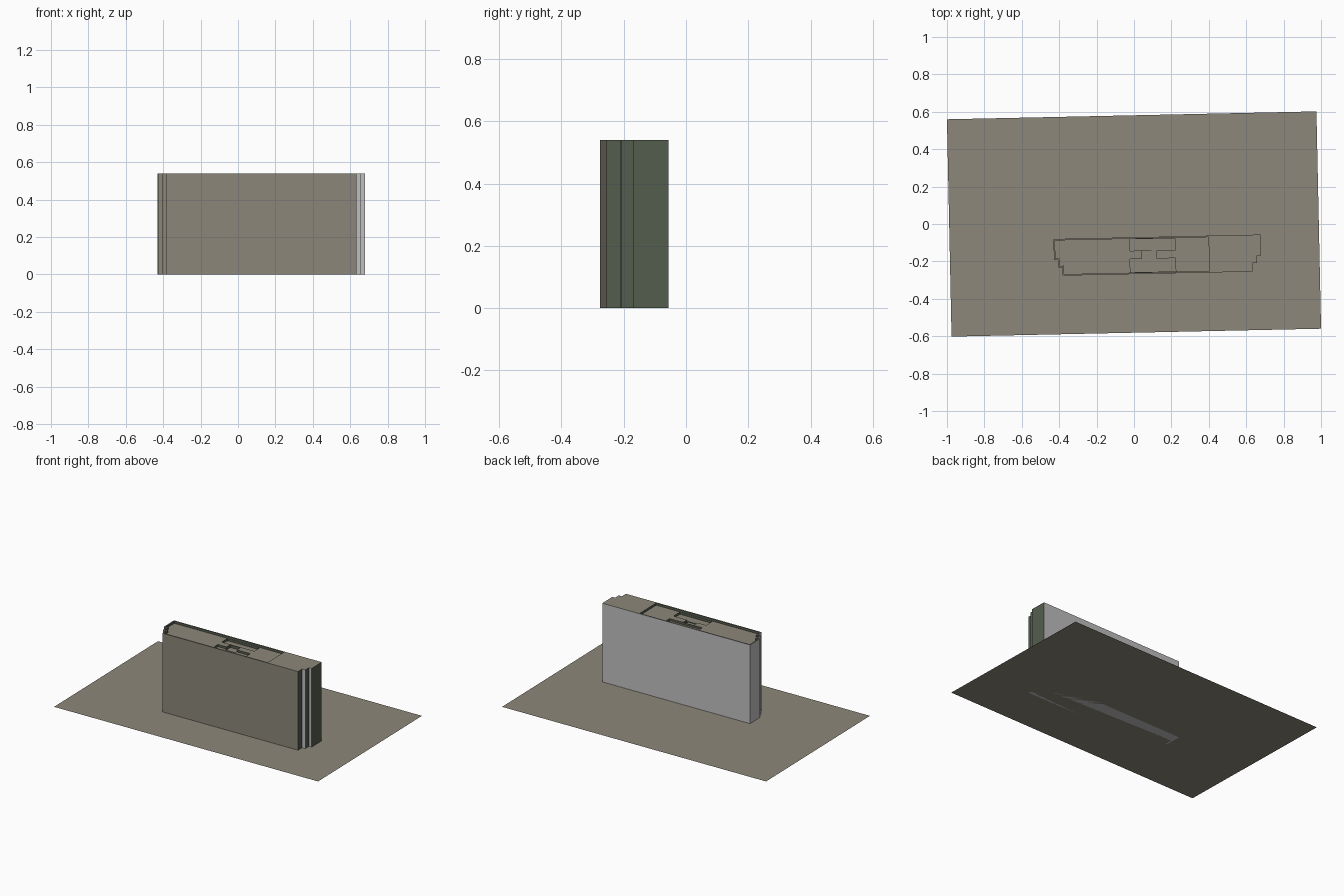
import bpy
import bmesh

TURN = 0.0213      # the whole plot is turned slightly about z
TOP = 0.54
MID = 0.121        # local x of the block's centre line

if "Cube" in bpy.data.objects:
    bpy.data.objects.remove(bpy.data.objects["Cube"])


def material(name, rgb):
    mat = bpy.data.materials.new(name)
    mat.use_nodes = True
    mat.diffuse_color = (*rgb, 1)
    mat.node_tree.nodes["Principled BSDF"].inputs["Base Color"].default_value = (*rgb, 1)
    return mat


taupe = material("taupe", (0.262, 0.242, 0.195))
grey = material("light grey", (0.533, 0.533, 0.533))
green = material("dark green", (0.089, 0.109, 0.076))


def prism(name, outline, low, high):
    """Flat outline raised to a prism; a single face when low equals high."""
    bm = bmesh.new()
    base = bm.faces.new([bm.verts.new((x, y, low)) for x, y in outline])
    if high > low:
        made = bmesh.ops.extrude_face_region(bm, geom=[base], use_keep_orig=True)
        verts = [v for v in made["geom"] if isinstance(v, bmesh.types.BMVert)]
        bmesh.ops.translate(bm, verts=verts, vec=(0, 0, high - low))
        bmesh.ops.recalc_face_normals(bm, faces=bm.faces)
    mesh = bpy.data.meshes.new(name)
    bm.to_mesh(mesh)
    bm.free()
    obj = bpy.data.objects.new(name, mesh)
    bpy.context.collection.objects.link(obj)
    return obj


def rect(x0, x1, y0, y1):
    return [(x0, y0), (x1, y0), (x1, y1), (x0, y1)]


# Ground slab
ground = prism("ground", rect(-0.988, 0.988, -0.581, 0.581), 0, 0)
ground.data.materials.append(taupe)
ground.rotation_euler.z = TURN

# Tower block with stepped front corners
half = [(0.508, -0.268), (0.508, -0.223), (0.532, -0.223),
        (0.532, -0.183), (0.553, -0.183), (0.553, -0.071)]
outline = [(MID + x, y) for x, y in half] + [(MID - x, y) for x, y in reversed(half)]
tower = prism("tower_block", outline, 0, TOP)
for mat in (taupe, grey, green):
    tower.data.materials.append(mat)

# Sunken roof terrace behind a thin parapet, following the stepped corner
rim = 0.008
terrace = [(0.397, -0.268 + rim), (0.397, -0.071 - rim)]
terrace += [(MID - x + rim, y + (rim if i < 5 else -rim))
            for i, (x, y) in reversed(list(enumerate(half)))]

# Roof wells: two long ones and a small one joining them
cuts = [("terrace", terrace, 0.015),
        ("back_well", rect(-0.025, 0.218, -0.143, -0.081), 0.03),
        ("front_well", rect(-0.025, 0.218, -0.258, -0.187), 0.03),
        ("middle_well", rect(0.04, 0.117, -0.198, -0.145), 0.035)]
for name, shape, depth in cuts:
    cutter = prism(name + "_cutter", shape, TOP - depth, TOP + 0.05)
    cutter.hide_render = True
    mod = tower.modifiers.new(name, 'BOOLEAN')
    mod.operation = 'DIFFERENCE'
    mod.solver = 'EXACT'
    mod.object = cutter
    bpy.context.view_layer.objects.active = tower
    bpy.ops.object.modifier_apply(modifier=name)
    bpy.data.objects.remove(cutter)

# Wall and roof colours by direction
for face in tower.data.polygons:
    n, c = face.normal, face.center
    if n.z > 0.5:
        face.material_index = 0
    elif c.z > 0.5 or n.x > 0.5:
        face.material_index = 2
    elif n.y < -0.5 and c.x < 0.5:
        face.material_index = 0
    else:
        face.material_index = 1
tower.rotation_euler.z = TURN
